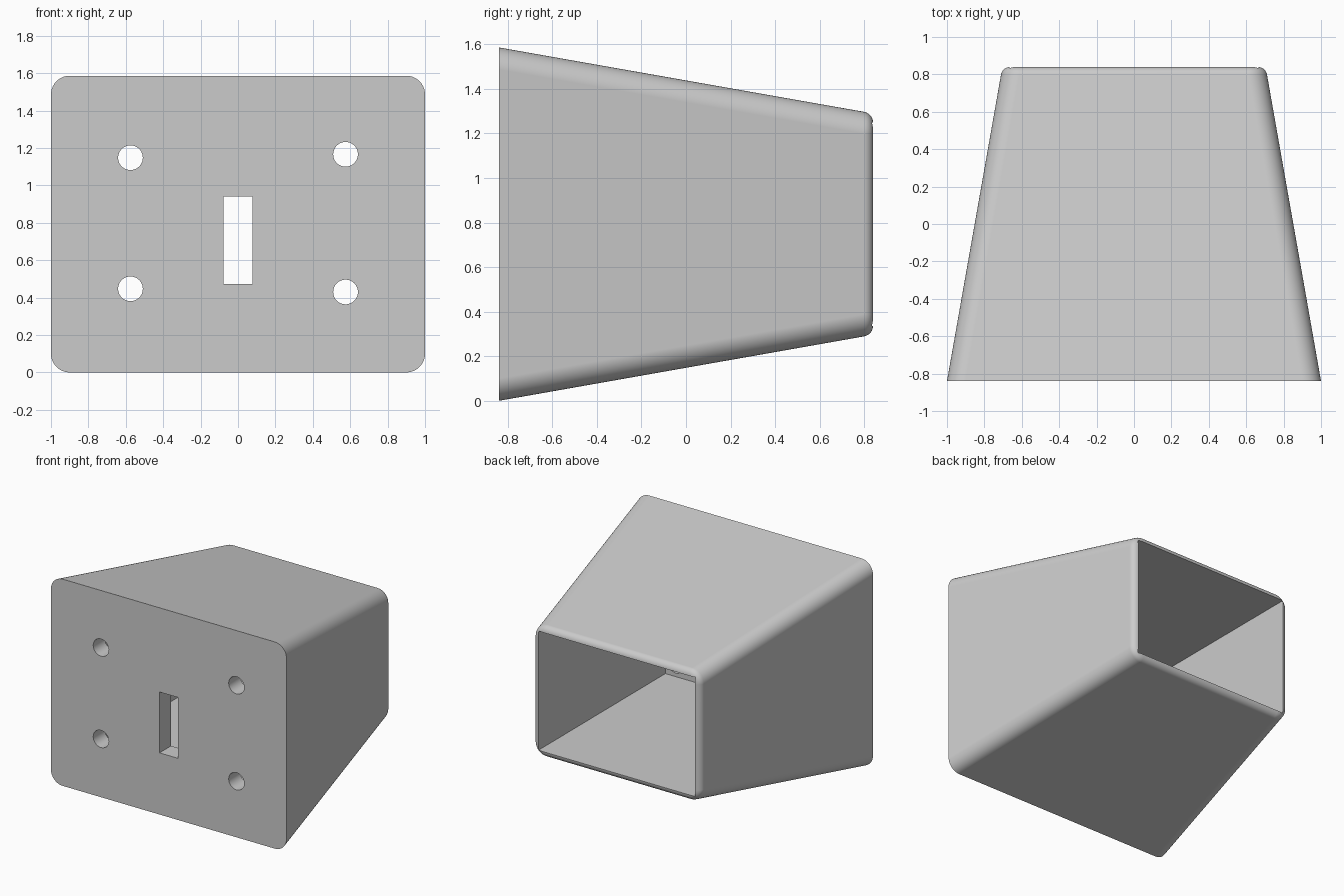
import bpy, bmesh, math
from mathutils import Matrix

if "Cube" in bpy.data.objects:
    bpy.data.objects.remove(bpy.data.objects["Cube"], do_unlink=True)

FRONT, BACK = -0.84, 0.84
HALF_W, HALF_H = 1.0, 0.793
MID_Z = HALF_H
DRAFT = math.radians(10)
CORNER, RIM = 0.1, 0.05

grey = bpy.data.materials.new("plain grey")
grey.use_nodes = True
colour = (0.6, 0.6, 0.6, 1)
grey.diffuse_color = colour
grey.node_tree.nodes["Principled BSDF"].inputs["Base Color"].default_value = colour


def make_object(name, bm):
    bmesh.ops.recalc_face_normals(bm, faces=bm.faces[:])
    mesh = bpy.data.meshes.new(name)
    bm.to_mesh(mesh)
    bm.free()
    mesh.materials.append(grey)
    obj = bpy.data.objects.new(name, mesh)
    bpy.context.collection.objects.link(obj)
    return obj


def rounded_ring(bm, y, inset, radius, steps=10):
    """Rounded rectangle across the body, inset from the front outline."""
    hx, hz = HALF_W - inset, HALF_H - inset
    ring = []
    for quarter, (sx, sz) in enumerate([(1, 1), (-1, 1), (-1, -1), (1, -1)]):
        for i in range(steps + 1):
            a = math.pi / 2 * (quarter + i / steps)
            ring.append(bm.verts.new((sx * (hx - radius) + radius * math.cos(a), y,
                                      MID_Z + sz * (hz - radius) + radius * math.sin(a))))
    return ring


def box(name, x, y, z):
    """Box spanning the given (low, high) ranges."""
    bm = bmesh.new()
    bmesh.ops.create_cube(bm, size=1)
    for v in bm.verts:
        v.co = [r[0] if c < 0 else r[1] for c, r in zip(v.co, (x, y, z))]
    return make_object(name, bm)


def cylinder(name, x, z, radius):
    bm = bmesh.new()
    bmesh.ops.create_cone(bm, cap_ends=True, segments=48, radius1=radius, radius2=radius, depth=0.5,
                          matrix=Matrix.Translation((x, FRONT, z)) @ Matrix.Rotation(math.pi / 2, 4, "X"))
    return make_object(name, bm)


# Tapered outer body with a rounded rear rim
bm = bmesh.new()
rings = [rounded_ring(bm, FRONT, 0, CORNER)]
back_inset = (BACK - FRONT) * math.tan(DRAFT)
arc_centre = back_inset - RIM * math.tan(DRAFT) + RIM / math.cos(DRAFT)
for i in range(9):
    a = DRAFT + (math.pi / 2 - DRAFT) * i / 8
    rings.append(rounded_ring(bm, BACK - RIM + RIM * math.sin(a), arc_centre - RIM * math.cos(a),
                              CORNER - RIM * (1 - math.cos(a))))
for r1, r2 in zip(rings, rings[1:]):
    for i in range(len(r1)):
        j = (i + 1) % len(r1)
        bm.faces.new((r1[i], r1[j], r2[j], r2[i]))
bm.faces.new(rings[0])
bm.faces.new(rings[-1])
housing = make_object("tapered_housing", bm)

# Straight rear pocket, switch slot and four screw holes
cutters = [
    box("pocket_cutter", (-0.665, 0.665), (FRONT + 0.14, 1.2), (MID_Z - 0.457, MID_Z + 0.457)),
    box("slot_cutter", (-0.078, 0.078), (FRONT - 0.2, FRONT + 0.3), (0.473, 0.94)),
]
for x, z in [(-0.575, 1.148), (0.575, 1.166), (-0.575, 0.447), (0.575, 0.43)]:
    cutters.append(cylinder("hole_cutter", x, z, 0.066))

bpy.ops.object.select_all(action="DESELECT")
housing.select_set(True)
bpy.context.view_layer.objects.active = housing
for cutter in cutters:
    cutter.hide_render = True
    cut = housing.modifiers.new("cut", "BOOLEAN")
    cut.operation, cut.solver, cut.object = "DIFFERENCE", "EXACT", cutter
    bpy.ops.object.modifier_apply(modifier=cut.name)
    bpy.data.objects.remove(cutter, do_unlink=True)

# Smooth fillets with crisp edges on the cuts
bpy.ops.object.shade_smooth_by_angle(angle=math.radians(30))
weighted = housing.modifiers.new("weighted_normals", "WEIGHTED_NORMAL")
weighted.keep_sharp = True
